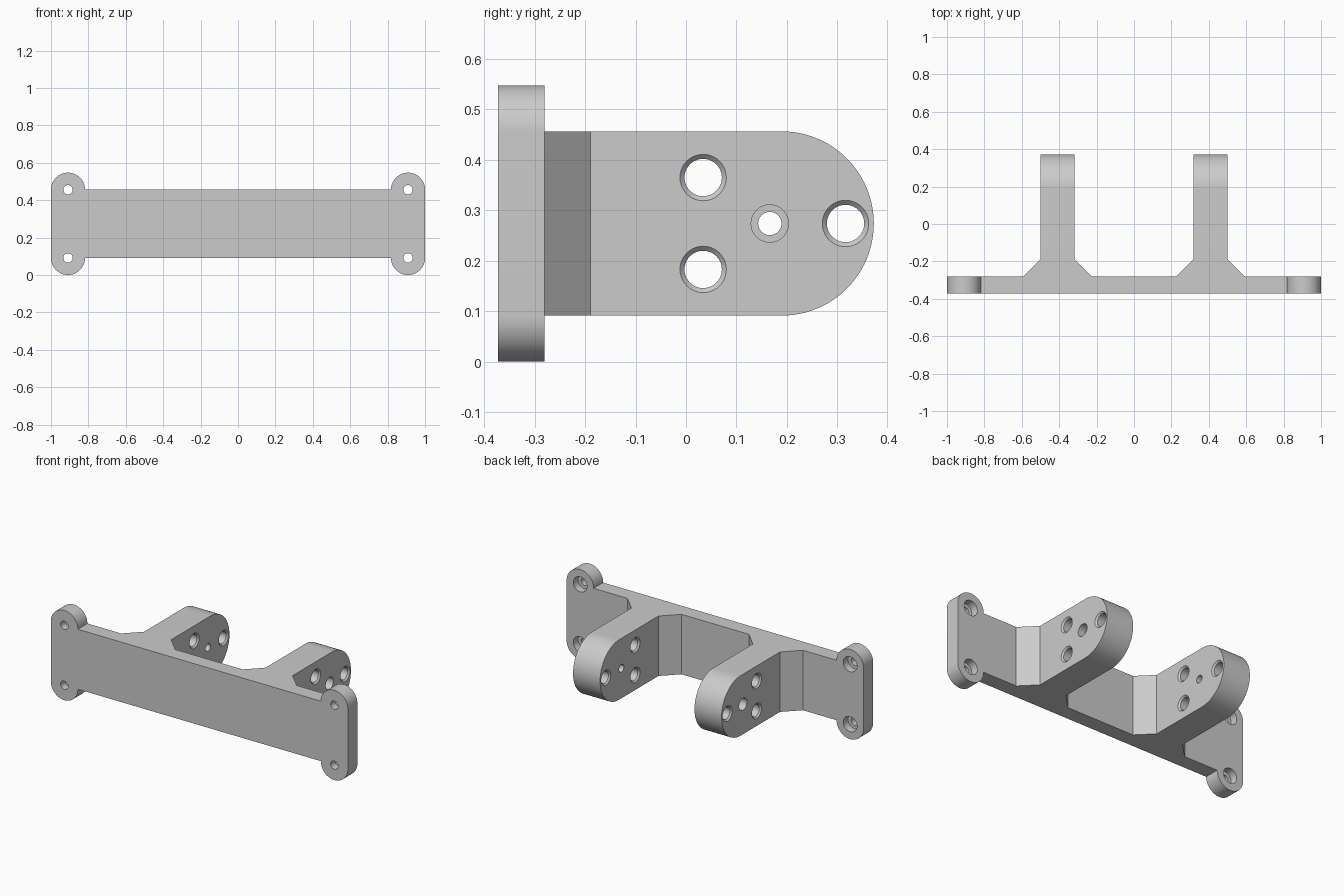
import bpy, math
from mathutils import Matrix, Vector

if "Cube" in bpy.data.objects:
    bpy.data.objects.remove(bpy.data.objects["Cube"])

# Plain grey material
grey = bpy.data.materials.new("plain grey")
grey.use_nodes = True
colour = (0.6, 0.6, 0.6, 1)
grey.diffuse_color = colour
grey.node_tree.nodes["Principled BSDF"].inputs["Base Color"].default_value = colour

FRONT, BACK, TIP = -0.372, -0.28, 0.372
LOW, HIGH = 0.091, 0.456
MID, R = (LOW + HIGH) / 2, (HIGH - LOW) / 2
EAR = 0.091
ARM_IN, ARM_OUT = 0.318, 0.5


def make(name, verts, faces):
    me = bpy.data.meshes.new(name)
    me.from_pydata(verts, [], faces)
    ob = bpy.data.objects.new(name, me)
    bpy.context.collection.objects.link(ob)
    me.materials.append(grey)
    # Consistent outward normals
    import bmesh
    bm = bmesh.new()
    bm.from_mesh(me)
    bmesh.ops.recalc_face_normals(bm, faces=bm.faces)
    bm.to_mesh(me)
    bm.free()
    return ob


def prism(name, outline, start, end, place):
    """Extrude a 2D outline; place(u, v, depth) gives the 3D point."""
    n = len(outline)
    verts = [place(u, v, d) for d in (start, end) for u, v in outline]
    sides = [(i, (i + 1) % n, n + (i + 1) % n, n + i) for i in range(n)]
    return make(name, verts, sides + [tuple(range(n)), tuple(range(n, 2 * n))])


def lathe(name, profile, place, n=40):
    """Turn (depth, radius) pairs into a solid; place(u, v, depth) as above."""
    verts = [place(r * math.cos(2 * math.pi * i / n), r * math.sin(2 * math.pi * i / n), d)
             for d, r in profile for i in range(n)]
    last = (len(profile) - 1) * n
    faces = [(k * n + i, k * n + (i + 1) % n, (k + 1) * n + (i + 1) % n, (k + 1) * n + i)
             for k in range(len(profile) - 1) for i in range(n)]
    return make(name, verts, faces + [tuple(range(n)), tuple(range(last, last + n))])


def arc(cu, cv, r, a0, a1, n=32):
    return [(cu + r * math.cos(math.radians(a0 + (a1 - a0) * i / n)),
             cv + r * math.sin(math.radians(a0 + (a1 - a0) * i / n))) for i in range(n + 1)]


def boolean(target, tool, operation):
    mod = target.modifiers.new(operation, "BOOLEAN")
    mod.operation, mod.solver, mod.object = operation, "EXACT", tool
    bpy.context.view_layer.objects.active = target
    bpy.ops.object.modifier_apply(modifier=mod.name)
    bpy.data.objects.remove(tool)


# Plate with two flared arms, seen from above
FLARE = BACK + 0.091
half = [(0.227, BACK), (ARM_IN, FLARE), (ARM_IN, 0.5), (ARM_OUT, 0.5),
        (ARM_OUT, FLARE), (0.591, BACK), (0.9, BACK), (0.9, FRONT)]
plan = half + [(-x, y) for x, y in reversed(half)]
bracket = prism("bracket", plan, -0.2, 0.8, lambda u, v, d: (u, v, d))

# Side silhouette with the rounded arm ends
side = [(-0.6, LOW)] + arc(TIP - R, MID, R, -90, 90, 48) + [(-0.6, HIGH)]
boolean(bracket, prism("side_shape", side, -1.2, 1.2, lambda u, v, d: (d, u, v)), "INTERSECT")

# Rounded mounting ears at both ends
for s in (-1, 1):
    ear = arc(s * (1 - EAR), HIGH, EAR, 0, 180) + arc(s * (1 - EAR), LOW, EAR, 180, 360)
    boolean(bracket, prism("ear", ear, FRONT, BACK, lambda u, v, d: (u, d, v)), "UNION")

# Ear screw holes, counterbored from the back
for s in (-1, 1):
    for z in (LOW, HIGH):
        hole = lathe("ear_hole", [(FRONT - 0.1, 0.025), (BACK - 0.046, 0.025),
                                  (BACK - 0.046, 0.046), (BACK + 0.05, 0.046)],
                     lambda u, v, d: (s * (1 - EAR) + u, d, z + v))
        boolean(bracket, hole, "DIFFERENCE")

# Arm holes: three chamfered on both faces, one counterbored from outside
C = 0.009
chamfered = [(ARM_IN - C, 0.037 + 2 * C), (ARM_IN + C, 0.037),
             (ARM_OUT - C, 0.037), (ARM_OUT + C, 0.037 + 2 * C)]
stepped = [(ARM_IN - 0.05, 0.023), (ARM_OUT - 0.046, 0.023),
           (ARM_OUT - 0.046, 0.037), (ARM_OUT + 0.05, 0.037)]
holes = [(0.034, MID + EAR, chamfered), (0.034, MID - EAR, chamfered),
         (0.316, MID, chamfered), (0.166, MID, stepped)]
for s in (-1, 1):
    for y, z, profile in holes:
        hole = lathe("arm_hole", profile, lambda u, v, d: (s * d, y + u, z + v))
        boolean(bracket, hole, "DIFFERENCE")

# Smooth curved walls, sharp edges
bpy.ops.object.select_all(action="DESELECT")
bracket.select_set(True)
bpy.context.view_layer.objects.active = bracket
bpy.ops.object.shade_smooth_by_angle(angle=math.radians(30))
